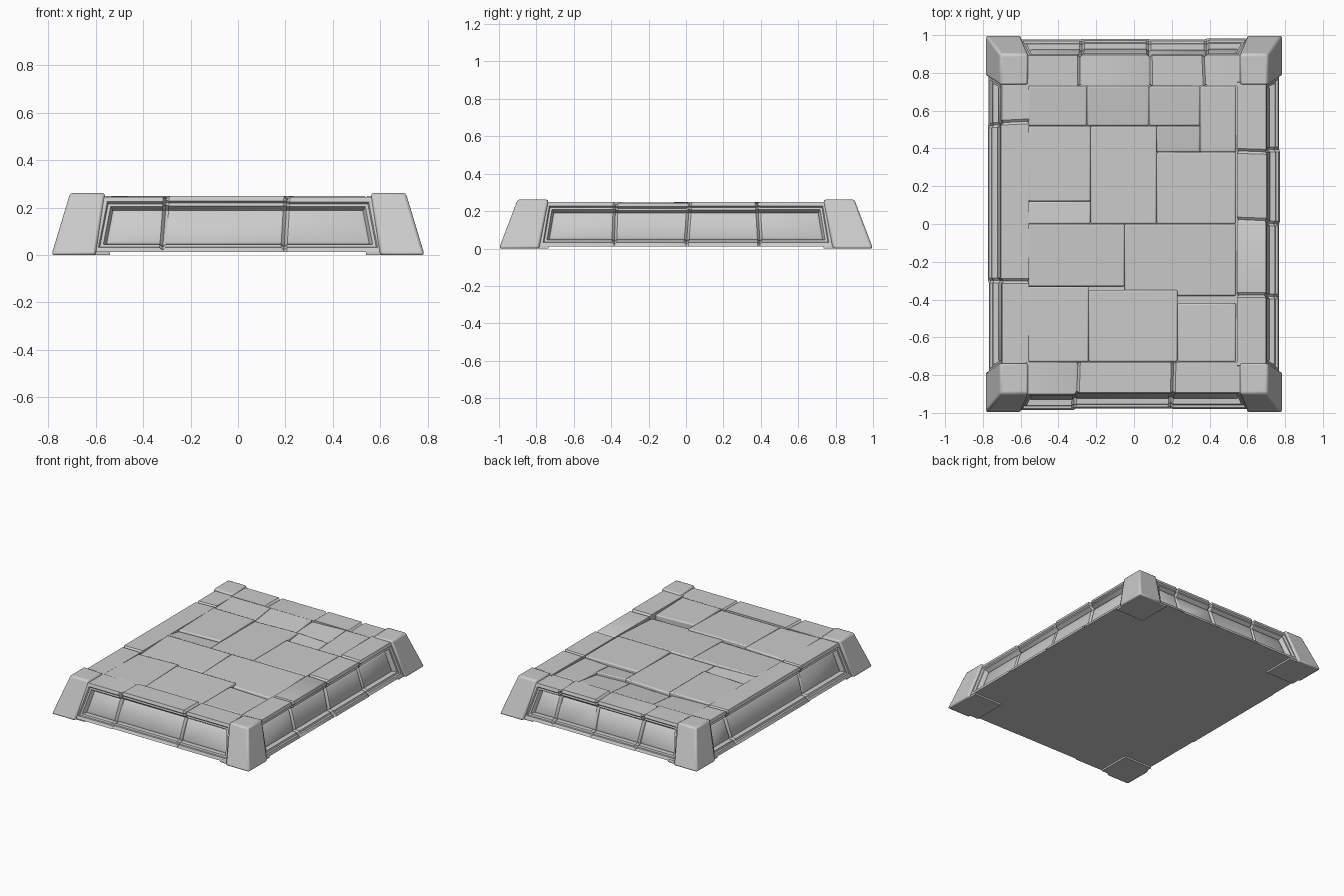
import bpy, bmesh, math, random
from mathutils import Matrix, Vector

if "Cube" in bpy.data.objects:
    bpy.data.objects.remove(bpy.data.objects["Cube"])

random.seed(4)


def finish(bm, name, bevel=0.0, segs=2, angle=35):
    bmesh.ops.recalc_face_normals(bm, faces=bm.faces[:])
    me = bpy.data.meshes.new(name)
    bm.to_mesh(me)
    bm.free()
    ob = bpy.data.objects.new(name, me)
    bpy.context.collection.objects.link(ob)
    bpy.ops.object.select_all(action='DESELECT')
    ob.select_set(True)
    bpy.context.view_layer.objects.active = ob
    if bevel:
        m = ob.modifiers.new("worn_edges", 'BEVEL')
        m.width, m.segments, m.limit_method = bevel, segs, 'ANGLE'
        m.angle_limit = math.radians(40)
    bpy.ops.object.shade_smooth_by_angle(angle=math.radians(angle))
    return ob


def hexa(bm, bottom, top):
    """Six-sided block from two four-point loops; returns its faces."""
    vs = [bm.verts.new(p) for p in bottom + top]
    loops = [(3, 2, 1, 0), (4, 5, 6, 7)]
    loops += [(i, (i + 1) % 4, (i + 1) % 4 + 4, i + 4) for i in range(4)]
    faces = [bm.faces.new([vs[i] for i in l]) for l in loops]
    bmesh.ops.recalc_face_normals(bm, faces=faces)
    return faces


def rect(x0, x1, y0, y1, z):
    zs = z if isinstance(z, (tuple, list)) else (z,) * 4
    return [(x0, y0, zs[0]), (x1, y0, zs[1]), (x1, y1, zs[2]), (x0, y1, zs[3])]


# Border wall: sloped block with a stepped sunken panel, split into stones by cracks
def wall(name, turn, ub, ut, db, dt, inner, cracks):
    bm = bmesh.new()
    faces = hexa(bm,
                 [(-ub, -db, .012), (ub, -db, .012), (ub, -inner, .012), (-ub, -inner, .012)],
                 [(-ut, -dt, .25), (ut, -dt, .25), (ut, -inner, .25), (-ut, -inner, .25)])
    front = faces[2]
    for thick, depth in ((.022, 0), (.005, -.012), (.012, 0), (.012, -.03), (.012, .007)):
        bm.normal_update()
        bmesh.ops.inset_individual(bm, faces=[front], thickness=thick, depth=depth,
                                   use_even_offset=True)
    for c in cracks:
        slant = Vector((1, random.uniform(-.06, .06), random.uniform(-.08, .08)))
        for off in (-.013, .013, 0):
            r = bmesh.ops.bisect_plane(bm, geom=bm.verts[:] + bm.edges[:] + bm.faces[:],
                                       plane_co=(c + off, -dt, .13), plane_no=slant)
        bm.normal_update()
        groove = [v for v in r['geom_cut'] if isinstance(v, bmesh.types.BMVert)]
        moves = [(v, v.normal.copy()) for v in groove if v.co.z > .02]
        for v, n in moves:
            v.co -= n * .014
    # uneven stones
    shifts = [(random.uniform(-.005, .004), random.uniform(-.007, 0)) for _ in range(len(cracks) + 1)]
    for v in bm.verts:
        dy, dz = shifts[sum(v.co.x > c for c in cracks)]
        if v.co.y < -inner - .02:
            v.co.y += dy
        if v.co.z > .2:
            v.co.z += dz
    bmesh.ops.rotate(bm, verts=bm.verts[:], cent=(0, 0, 0),
                     matrix=Matrix.Rotation(math.radians(turn), 3, 'Z'))
    finish(bm, name)


wall("front_wall", 0, .615, .57, .98, .895, .73, [-.31, .20])
wall("right_wall", 90, .79, .75, .77, .70, .545, [-.38, .01, .39])
wall("back_wall", 180, .615, .57, .98, .895, .73, [-.38, -.08, .28])
wall("left_wall", 270, .79, .75, .77, .70, .555, [-.53, .30])

# Leaning corner posts with a flat foot
for sx, nx in ((-1, "left"), (1, "right")):
    for sy, ny in ((-1, "front"), (1, "back")):
        bm = bmesh.new()
        hexa(bm, rect(.60 * sx, .787 * sx, .785 * sy, 1.0 * sy, 0),
             rect(.56 * sx, .708 * sx, .735 * sy, .90 * sy, (.255, .262, .262, .262)))
        finish(bm, f"{ny}_{nx}_post", .012)
        bm = bmesh.new()
        hexa(bm, rect(.54 * sx, .765 * sx, .735 * sy, .975 * sy, 0),
             rect(.54 * sx, .765 * sx, .735 * sy, .975 * sy, .022))
        finish(bm, f"{ny}_{nx}_foot")

# Core slab under the paving
bm = bmesh.new()
hexa(bm, rect(-.56, .55, -.735, .735, .012), rect(-.56, .55, -.735, .735, .205))
finish(bm, "core_slab")

# Paving stones: x range, y range, drop of each corner in hundredths below the top
tiles = [
    (-.56, -.23, .12, .52, (1, 0, 0, 0)),
    (-.56, -.25, .52, .73, (1, 2, 0, 0)),
    (-.25, .08, .52, .73, (3, 2, 0, 0)),
    (.08, .35, .52, .73, (2, 3, 0, 1)),
    (.35, .54, .38, .73, (2, 1, 0, 0)),
    (-.23, .12, 0, .52, (1, 1, 0, 1)),
    (.12, .35, .38, .52, (2, 2, 1, 0)),
    (.12, .54, 0, .38, (0, 0, 0, 0)),
    (-.56, -.23, 0, .12, (0, 1, 1, 2)),
    (-.56, -.05, -.33, 0, (2, 1, 0, 0)),
    (-.05, .54, -.38, 0, (1, 2, 0, 0)),
    (-.56, -.24, -.73, -.33, (0, 1, 0, 1)),
    (-.24, .23, -.73, -.35, (1, 1, 0, 0)),
    (.23, .54, -.73, -.42, (0, 0, 1, 0)),
]
for i, (x0, x1, y0, y1, drop) in enumerate(tiles):
    bm = bmesh.new()
    hexa(bm, rect(x0, x1, y0, y1, .195),
         rect(x0, x1, y0, y1, [.249 - d * .01 for d in drop]))
    finish(bm, f"paving_stone_{i + 1}", .008)
